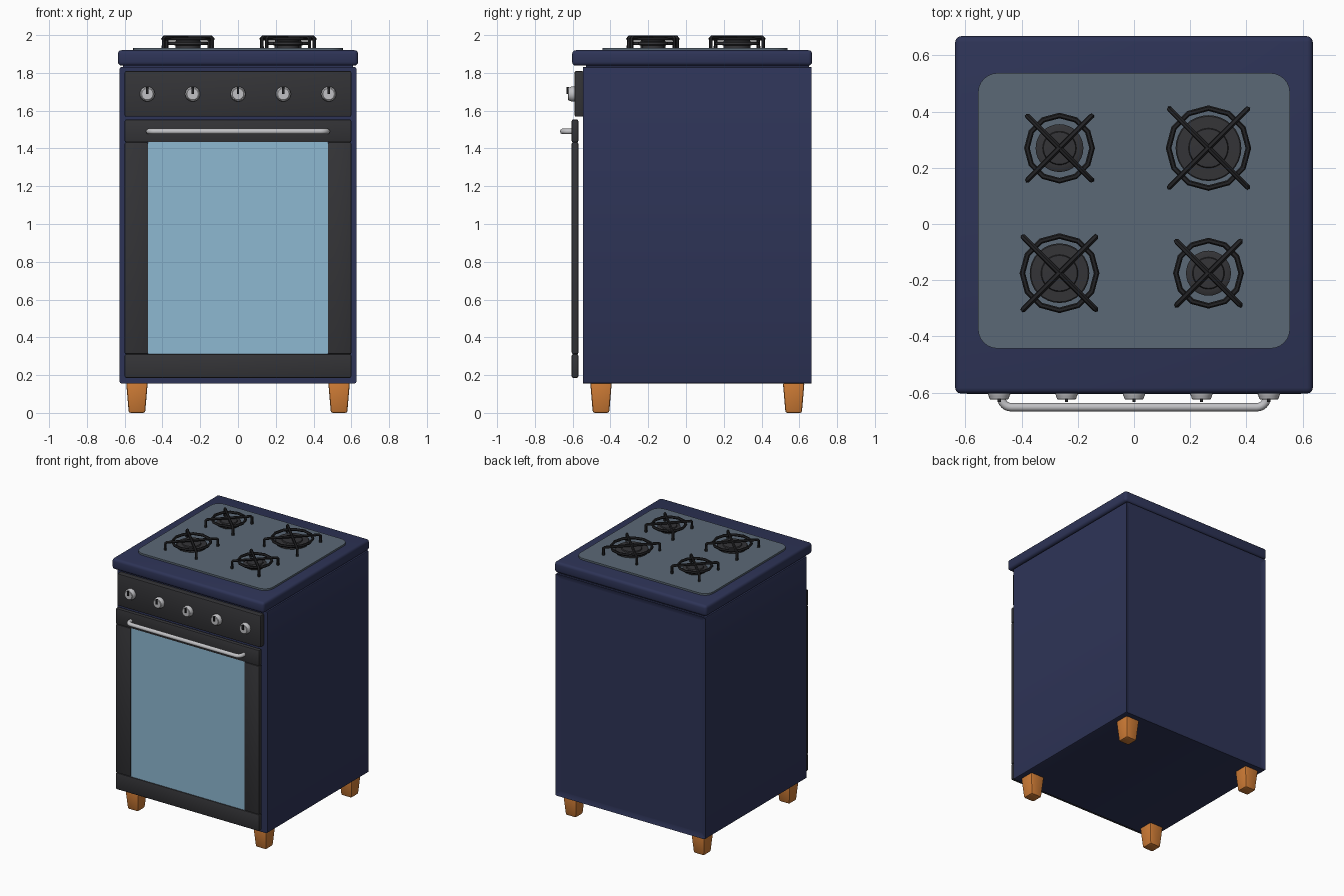
import bpy, bmesh, math
from mathutils import Matrix, Vector

if "Cube" in bpy.data.objects:
    bpy.data.objects.remove(bpy.data.objects["Cube"])


def mat(name, r, g, b):
    m = bpy.data.materials.new(name)
    m.diffuse_color = (r, g, b, 1)
    m.use_nodes = True
    m.node_tree.nodes["Principled BSDF"].inputs["Base Color"].default_value = m.diffuse_color
    return m


NAVY = mat("navy enamel", 0.027, 0.034, 0.095)
CHAR = mat("charcoal", 0.034, 0.034, 0.038)
IRON = mat("cast iron", 0.016, 0.016, 0.018)
GLASS = mat("blue glass", 0.27, 0.48, 0.64)
HOB = mat("slate hob", 0.105, 0.14, 0.18)
WOOD = mat("orange wood", 0.62, 0.2, 0.036)
STEEL = mat("silver", 0.53, 0.53, 0.55)


def finish(bm, name, m, angle=35):
    bmesh.ops.recalc_face_normals(bm, faces=bm.faces)
    me = bpy.data.meshes.new(name)
    bm.to_mesh(me)
    bm.free()
    me.materials.append(m)
    for p in me.polygons:
        p.use_smooth = True
    me.set_sharp_from_angle(angle=math.radians(angle))
    ob = bpy.data.objects.new(name, me)
    bpy.context.collection.objects.link(ob)
    return ob


def box_bm(x0, x1, y0, y1, z0, z1):
    bm = bmesh.new()
    bmesh.ops.create_cube(bm, size=1)
    for v in bm.verts:
        v.co = Vector(((x0 + x1) / 2 + v.co.x * (x1 - x0),
                       (y0 + y1) / 2 + v.co.y * (y1 - y0),
                       (z0 + z1) / 2 + v.co.z * (z1 - z0)))
    return bm


def bevel(bm, offset, seg=2, axis=None):
    # bevel all edges, or only those running along one axis
    es = [e for e in bm.edges if axis is None
          or abs((e.verts[0].co - e.verts[1].co).normalized()[axis]) > 0.9]
    bmesh.ops.bevel(bm, geom=es, offset=offset, segments=seg, profile=0.5, affect='EDGES')


def box(name, m, dims, bev=0, seg=2):
    bm = box_bm(*dims)
    if bev:
        bevel(bm, bev, seg)
    return finish(bm, name, m)


def lathe(bm, profile, n, matrix):
    # closed turned solid from (radius, height) points
    rings = [[bm.verts.new(matrix @ Vector((r * math.cos(2 * math.pi * i / n),
                                            r * math.sin(2 * math.pi * i / n), h)))
              for i in range(n)] for r, h in profile]
    for a, b in zip(rings, rings[1:]):
        for i in range(n):
            bm.faces.new((a[i], a[(i + 1) % n], b[(i + 1) % n], b[i]))
    bm.faces.new(rings[0][::-1])
    bm.faces.new(rings[-1])


def tube(name, m, paths, radius, res=3, closed=False):
    cu = bpy.data.curves.new(name, 'CURVE')
    cu.dimensions = '3D'
    cu.bevel_depth = radius
    cu.bevel_resolution = res
    cu.use_fill_caps = True
    for pts in paths:
        s = cu.splines.new('POLY')
        s.points.add(len(pts) - 1)
        for p, co in zip(s.points, pts):
            p.co = (*co, 1)
        s.use_cyclic_u = closed
    tmp = bpy.data.objects.new(name + "_path", cu)
    bpy.context.collection.objects.link(tmp)
    bpy.context.view_layer.update()
    me = bpy.data.meshes.new_from_object(tmp.evaluated_get(bpy.context.evaluated_depsgraph_get()))
    bpy.data.objects.remove(tmp)
    bm = bmesh.new()
    bm.from_mesh(me)
    bpy.data.meshes.remove(me)
    return finish(bm, name, m, 50)


# cabinet with recessed back panel
bm = box_bm(-0.627, 0.627, -0.545, 0.665, 0.155, 1.832)
bevel(bm, 0.012, 2, axis=1)
bm.normal_update()
back = [f for f in bm.faces if f.normal.y > 0.99]
bmesh.ops.inset_region(bm, faces=back, thickness=0.035)
for v in back[0].verts:
    v.co.y -= 0.012
bmesh.ops.inset_region(bm, faces=back, thickness=0.004)
finish(bm, "cabinet", NAVY)

# worktop and the seam below it
box("worktop", NAVY, (-0.636, 0.636, -0.603, 0.668, 1.838, 1.92), 0.02, 3)
box("worktop_seam", NAVY, (-0.61, 0.61, -0.53, 0.65, 1.82, 1.85))

# hob plate with rounded corners
bm = box_bm(-0.555, 0.555, -0.443, 0.537, 1.915, 1.933)
bevel(bm, 0.07, 6, axis=2)
finish(bm, "hob_plate", HOB)

# control panel and door
box("control_panel", CHAR, (-0.6, 0.6, -0.59, -0.543, 1.568, 1.81), 0.008)
box("door_top_rail", CHAR, (-0.6, 0.6, -0.605, -0.57, 1.433, 1.553), 0.008)
box("door_bottom_rail", CHAR, (-0.6, 0.6, -0.605, -0.57, 0.186, 0.311), 0.008)
for side, s in (("left", -1), ("right", 1)):
    x0, x1 = sorted((s * 0.6, s * 0.475))
    box("door_stile_" + side, CHAR, (x0, x1, -0.605, -0.57, 0.311, 1.433), 0.008)
box("door_glass", GLASS, (-0.477, 0.477, -0.598, -0.575, 0.308, 1.436))

# door handle: bar bent back into the door at both ends
R = 0.035
half = [(0.472, -0.59)] + [
    (0.472 - R + R * math.cos(t), -0.652 + R - R * math.sin(t))
    for t in [math.pi / 2 * i / 6 for i in range(7)]]
path = [(x, y, 1.49) for x, y in half] + [(-x, y, 1.49) for x, y in half[::-1]]
tube("door_handle", STEEL, [path], 0.015)

# knobs with pointer marks
for i in range(5):
    x = (i - 2) * 0.24
    bm = bmesh.new()
    lathe(bm, [(0.04, -0.005), (0.04, 0.018), (0.037, 0.024), (0.034, 0.034), (0.03, 0.037)], 24,
          Matrix.Translation((x, -0.588, 1.688)) @ Matrix.Rotation(math.pi / 2, 4, 'X'))
    finish(bm, "knob_%d" % (i + 1), STEEL)
    box("knob_mark_%d" % (i + 1), IRON, (x - 0.006, x + 0.006, -0.633, -0.62, 1.688, 1.724))

# burners: stepped cap, pan support ring and crossed arms with feet
for name, x, y, ring, cap, mid in (("back_left", -0.265, 0.27, 0.116, 0.085, 0.06),
                                   ("back_right", 0.265, 0.27, 0.142, 0.117, 0.071),
                                   ("front_left", -0.265, -0.175, 0.132, 0.106, 0.066),
                                   ("front_right", 0.265, -0.175, 0.116, 0.08, 0.057)):
    bm = bmesh.new()
    lathe(bm, [(mid, 1.925), (mid, 1.946), (cap, 1.949), (cap, 1.962), (cap - 0.004, 1.965),
               (mid, 1.966), (mid - 0.003, 1.974), (mid * 0.7, 1.975)], 32,
          Matrix.Translation((x, y, 0)))
    finish(bm, "burner_" + name, CHAR)
    circle = [(x + ring * math.cos(math.pi * k / 6), y + ring * math.sin(math.pi * k / 6), 1.98)
              for k in range(12)]
    tube("support_ring_" + name, IRON, [circle], 0.01, 1, True)
    a = (ring * 1.38) * math.sqrt(0.5)
    arms = []
    for s in (1, -1):
        arms.append([(x + k * a, y + k * s * a, z) for k, z in
                     ((-1, 1.93), (-1, 1.983), (-0.95, 1.99), (0.95, 1.99), (1, 1.983), (1, 1.93))])
    tube("support_arms_" + name, IRON, arms, 0.01, 1)

# tapered wooden legs
for ny, y in (("front", -0.45), ("back", 0.57)):
    for nx, s in (("left", -1), ("right", 1)):
        x = s * 0.535
        bm = box_bm(-0.057, 0.057, -0.057, 0.057, 0, 0.16)
        for v in bm.verts:
            k = 0.76 if v.co.z < 0.1 else 1
            v.co.x = x + v.co.x * k
            v.co.y = y + v.co.y * k
        bevel(bm, 0.01, 2)
        finish(bm, "leg_%s_%s" % (ny, nx), WOOD)
